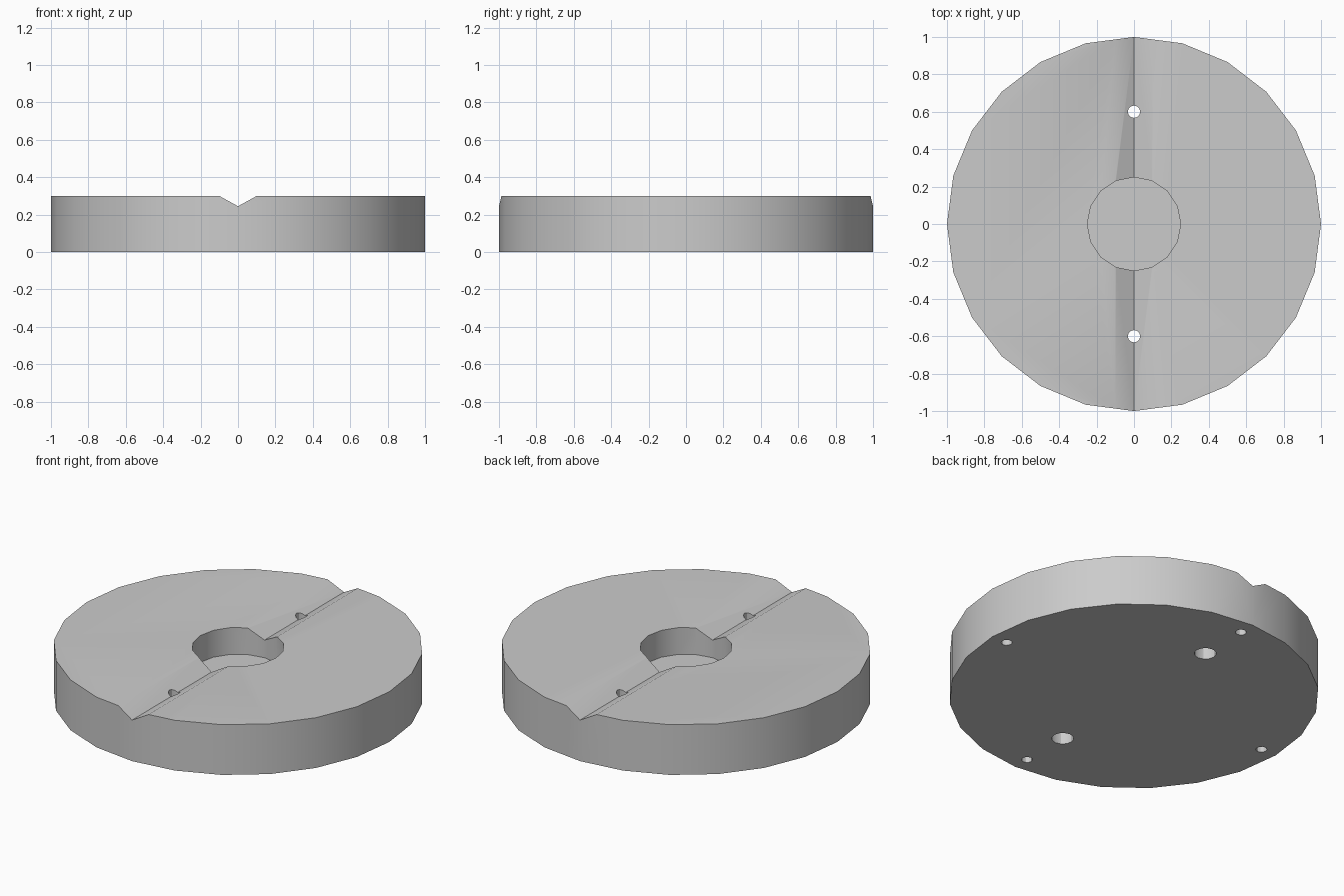
import bpy, bmesh
from mathutils import Matrix

if "Cube" in bpy.data.objects:
    bpy.data.objects.remove(bpy.data.objects["Cube"])


def make_object(name, bm):
    bmesh.ops.recalc_face_normals(bm, faces=bm.faces)
    mesh = bpy.data.meshes.new(name)
    bm.to_mesh(mesh)
    bm.free()
    obj = bpy.data.objects.new(name, mesh)
    bpy.context.collection.objects.link(obj)
    return obj


def cylinder(name, radius, z0, z1, sides, x=0, y=0):
    bm = bmesh.new()
    bmesh.ops.create_cone(
        bm, cap_ends=True, segments=sides, radius1=radius, radius2=radius,
        depth=z1 - z0, matrix=Matrix.Translation((x, y, (z0 + z1) / 2)))
    return make_object(name, bm)


# Round base
disc = cylinder("disc_base", 1.0, 0, 0.3, 24)

# V groove across the top
bm = bmesh.new()
profile = [(0, 0.245), (0.2, 0.355), (-0.2, 0.355)]
face = bm.faces.new([bm.verts.new((x, -1.1, z)) for x, z in profile])
ext = bmesh.ops.extrude_face_region(bm, geom=[face])
bmesh.ops.translate(bm, vec=(0, 2.2, 0),
                    verts=[v for v in ext["geom"] if isinstance(v, bmesh.types.BMVert)])
cutters = [make_object("groove_cutter", bm)]

# Central blind recess
cutters.append(cylinder("recess_cutter", 0.25, 0.14, 0.4, 16))

# Two through holes with counterbores underneath
for y in (-0.6, 0.6):
    cutters.append(cylinder("hole_cutter", 0.033, -0.1, 0.4, 12, y=y))
    cutters.append(cylinder("counterbore_cutter", 0.06, -0.1, 0.12, 12, y=y))

# Four small blind holes near the rim underneath
for x, y in ((0.9, 0), (-0.9, 0), (0, 0.9), (0, -0.9)):
    cutters.append(cylinder("pin_hole_cutter", 0.03, -0.1, 0.1, 12, x, y))

# Apply the cuts and remove the cutters
bpy.context.view_layer.objects.active = disc
for cutter in cutters:
    mod = disc.modifiers.new("cut", 'BOOLEAN')
    mod.operation = 'DIFFERENCE'
    mod.solver = 'EXACT'
    mod.object = cutter
    bpy.ops.object.modifier_apply(modifier=mod.name)
    bpy.data.objects.remove(cutter, do_unlink=True)

bpy.ops.object.select_all(action='DESELECT')
disc.select_set(True)
bpy.ops.object.shade_smooth_by_angle()
